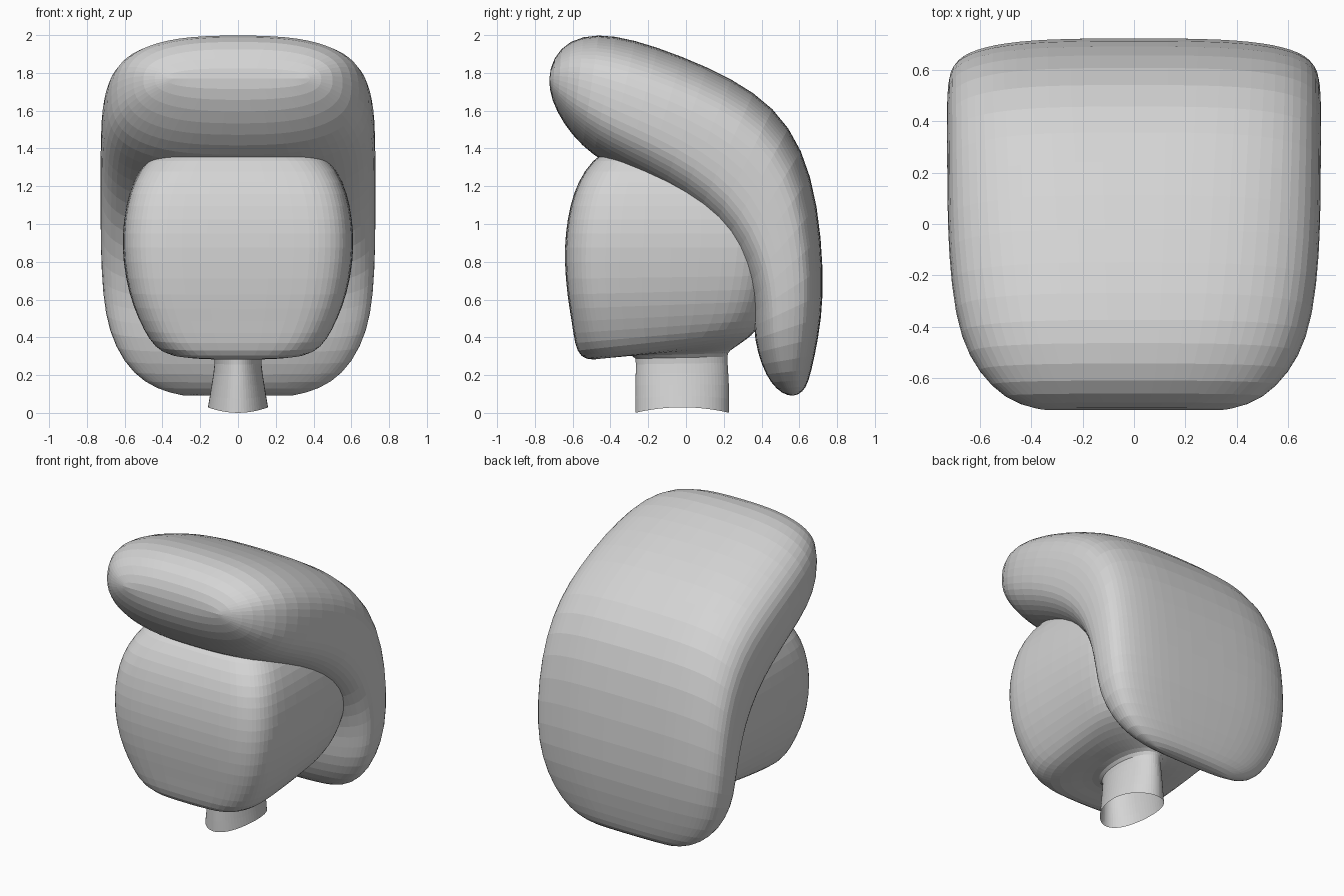
import bpy, bmesh, math
from mathutils import Vector

cube = bpy.data.objects.get("Cube")
if cube:
    bpy.data.objects.remove(cube, do_unlink=True)

RING = 32


def make_material(name, colour):
    mat = bpy.data.materials.new(name)
    mat.use_nodes = True
    mat.diffuse_color = colour
    mat.node_tree.nodes["Principled BSDF"].inputs["Base Color"].default_value = colour
    return mat


def superellipse(n):
    """Unit rounded-square outline; n = 2 is a circle."""
    points = []
    for i in range(RING):
        a = math.tau * i / RING
        c, s = round(math.cos(a), 6), round(math.sin(a), 6)
        points.append((math.copysign(abs(c) ** (2 / n), c),
                       math.copysign(abs(s) ** (2 / n), s)))
    return points


def loft(name, sections, material, cap_end):
    """Skin rings spanned between two (y, z) points, with a half width in x."""
    bm = bmesh.new()
    rings = []
    for start, end, width, n in sections:
        a, b = Vector((0, *start)), Vector((0, *end))
        mid, half = (a + b) / 2, (b - a) / 2
        rings.append([bm.verts.new(mid + half * v + Vector((width * u, 0, 0)))
                      for u, v in superellipse(n)])
    for low, high in zip(rings, rings[1:]):
        for i in range(RING):
            j = (i + 1) % RING
            bm.faces.new((low[i], low[j], high[j], high[i]))
    if cap_end:
        bm.faces.new(rings[-1])
    bmesh.ops.remove_doubles(bm, verts=bm.verts, dist=0.0005)
    bmesh.ops.recalc_face_normals(bm, faces=bm.faces)
    mesh = bpy.data.meshes.new(name)
    bm.to_mesh(mesh)
    bm.free()
    mesh.materials.append(material)
    obj = bpy.data.objects.new(name, mesh)
    bpy.context.collection.objects.link(obj)
    subdivision = obj.modifiers.new("Subdivision", "SUBSURF")
    subdivision.levels = subdivision.render_levels = 1
    return obj


grey = make_material("light grey", (0.66, 0.66, 0.66, 1))

# Hair: thick slab bent from the forehead over the crown to the nape
# (inner point, outer point, half width, squareness)
hair_sections = [
    ((-.73, 1.77), (-.73, 1.77), .3, 2.5),
    ((-.715, 1.66), (-.705, 1.88), .45, 2.5),
    ((-.65, 1.53), (-.62, 1.975), .56, 2.6),
    ((-.55, 1.41), (-.47, 2.01), .65, 2.7),
    ((-.43, 1.32), (-.28, 1.98), .7, 2.8),
    ((-.22, 1.22), (-.02, 1.89), .725, 2.9),
    ((-.03, 1.11), (.25, 1.77), .73, 3),
    ((.15, .97), (.47, 1.62), .73, 3.2),
    ((.26, .82), (.62, 1.4), .73, 3.3),
    ((.33, .67), (.7, 1.1), .73, 3.3),
    ((.36, .53), (.73, .75), .72, 3.3),
    ((.36, .39), (.72, .5), .69, 3.2),
    ((.4, .25), (.68, .29), .61, 3),
    ((.45, .155), (.65, .165), .5, 2.8),
    ((.51, .1), (.62, .11), .37, 2.6),
    ((.57, .085), (.57, .085), .24, 2.5),
]
loft("hair", hair_sections, grey, False)

# Head with neck: rings from the open neck base up to the hidden crown
# (front point, back point, half width, squareness)
head_sections = [
    ((-.27, .03), (.23, .03), .16, 2),
    ((-.27, .15), (.23, .15), .14, 2),
    ((-.265, .27), (.22, .28), .12, 2),
    ((-.27, .31), (.22, .32), .13, 2),
    ((-.38, .3), (.25, .34), .22, 2.4),
    ((-.5, .275), (.3, .375), .34, 3),
    ((-.56, .295), (.35, .41), .42, 3.8),
    ((-.59, .36), (.38, .45), .475, 4.6),
    ((-.605, .48), (.42, .53), .53, 5.2),
    ((-.63, .62), (.45, .65), .58, 5.5),
    ((-.645, .8), (.48, .8), .61, 5.5),
    ((-.64, .95), (.5, .95), .615, 5.5),
    ((-.615, 1.1), (.48, 1.1), .595, 5.5),
    ((-.575, 1.22), (.42, 1.22), .56, 5.2),
    ((-.5, 1.34), (.35, 1.34), .49, 4.6),
    ((-.38, 1.42), (.25, 1.42), .38, 3.5),
    ((-.2, 1.47), (.1, 1.47), .2, 2),
]
head = loft("head_and_neck", head_sections, grey, True)

# Saddle-shaped rim: the neck base dips at front and back
for v in head.data.vertices:
    if v.co.z < .1:
        v.co.z = .03 - .03 * ((v.co.y + .02) / .25) ** 2
